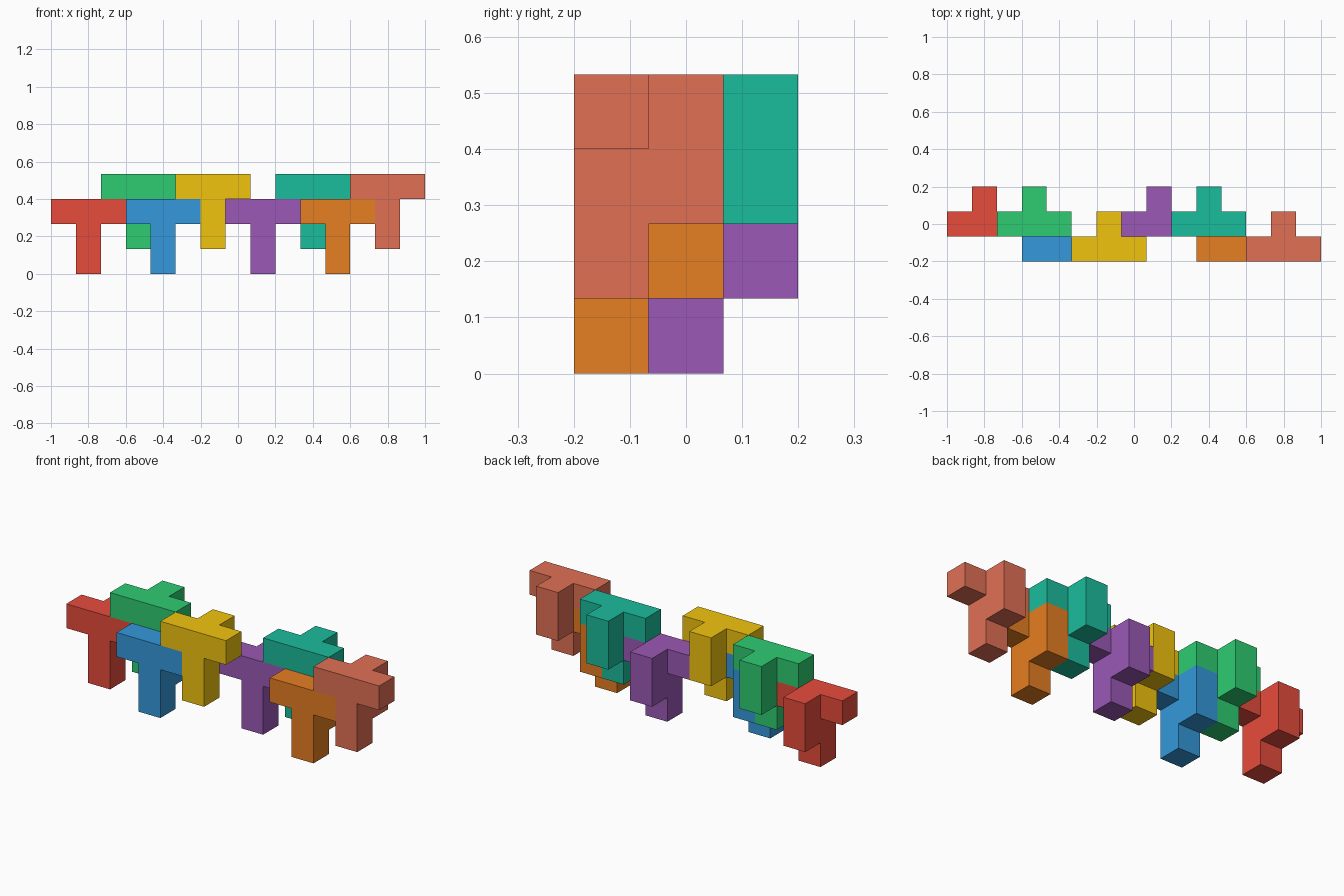
import bpy, bmesh
from mathutils import Vector

if "Cube" in bpy.data.objects:
    bpy.data.objects.remove(bpy.data.objects["Cube"])

U = 2 / 15  # edge of one cube cell


def linear(hex_code):
    vals = [int(hex_code[i:i + 2], 16) / 255 for i in (0, 2, 4)]
    return [v / 12.92 if v <= 0.04045 else ((v + 0.055) / 1.055) ** 2.4 for v in vals] + [1]


# One piece: three-cell bar, two-cell stem down, two-cell block behind
SHAPE = [(-1, 0, 0), (0, 0, 0), (1, 0, 0),
         (0, 0, -1), (0, 0, -2),
         (0, 1, 0), (0, 1, -1)]


def piece(name, origin, colour):
    bm = bmesh.new()
    for cell in SHAPE:
        for axis in range(3):
            for side in (-1, 1):
                step = [0, 0, 0]
                step[axis] = side
                if tuple(c + s for c, s in zip(cell, step)) in SHAPE:
                    continue  # hidden face between two cells
                n = Vector(step)
                a = Vector([0.5 if i == (axis + 1) % 3 else 0 for i in range(3)])
                b = n.cross(a)
                mid = Vector(cell) + n / 2
                bm.faces.new([bm.verts.new((mid + p) * U)
                              for p in (-a - b, a - b, a + b, b - a)])
    # Weld the shell and merge coplanar squares
    bmesh.ops.remove_doubles(bm, verts=bm.verts[:], dist=0.001)
    bmesh.ops.dissolve_limit(bm, angle_limit=0.01, verts=bm.verts[:], edges=bm.edges[:])
    bmesh.ops.recalc_face_normals(bm, faces=bm.faces[:])
    mesh = bpy.data.meshes.new(name)
    bm.to_mesh(mesh)
    bm.free()
    mat = bpy.data.materials.new(name + "_colour")
    mat.diffuse_color = linear(colour)
    mat.use_nodes = True
    mat.node_tree.nodes["Principled BSDF"].inputs["Base Color"].default_value = mat.diffuse_color
    mesh.materials.append(mat)
    obj = bpy.data.objects.new(name, mesh)
    x, y, z = origin
    obj.location = ((x - 7) * U, (y - 1) * U, (z + 0.5) * U)
    bpy.context.collection.objects.link(obj)


# Interlocking row: name, cell of the bar centre, colour
for name, origin, colour in [
    ("red_piece", (1, 1, 2), "e74c3c"),
    ("green_piece", (3, 1, 3), "2ecc71"),
    ("blue_piece", (4, 0, 2), "3498db"),
    ("yellow_piece", (6, 0, 3), "f1c40f"),
    ("purple_piece", (8, 1, 2), "9b59b6"),
    ("teal_piece", (10, 1, 3), "1abc9c"),
    ("orange_piece", (11, 0, 2), "e67e22"),
    ("salmon_piece", (13, 0, 3), "e17055"),
]:
    piece(name, origin, colour)
